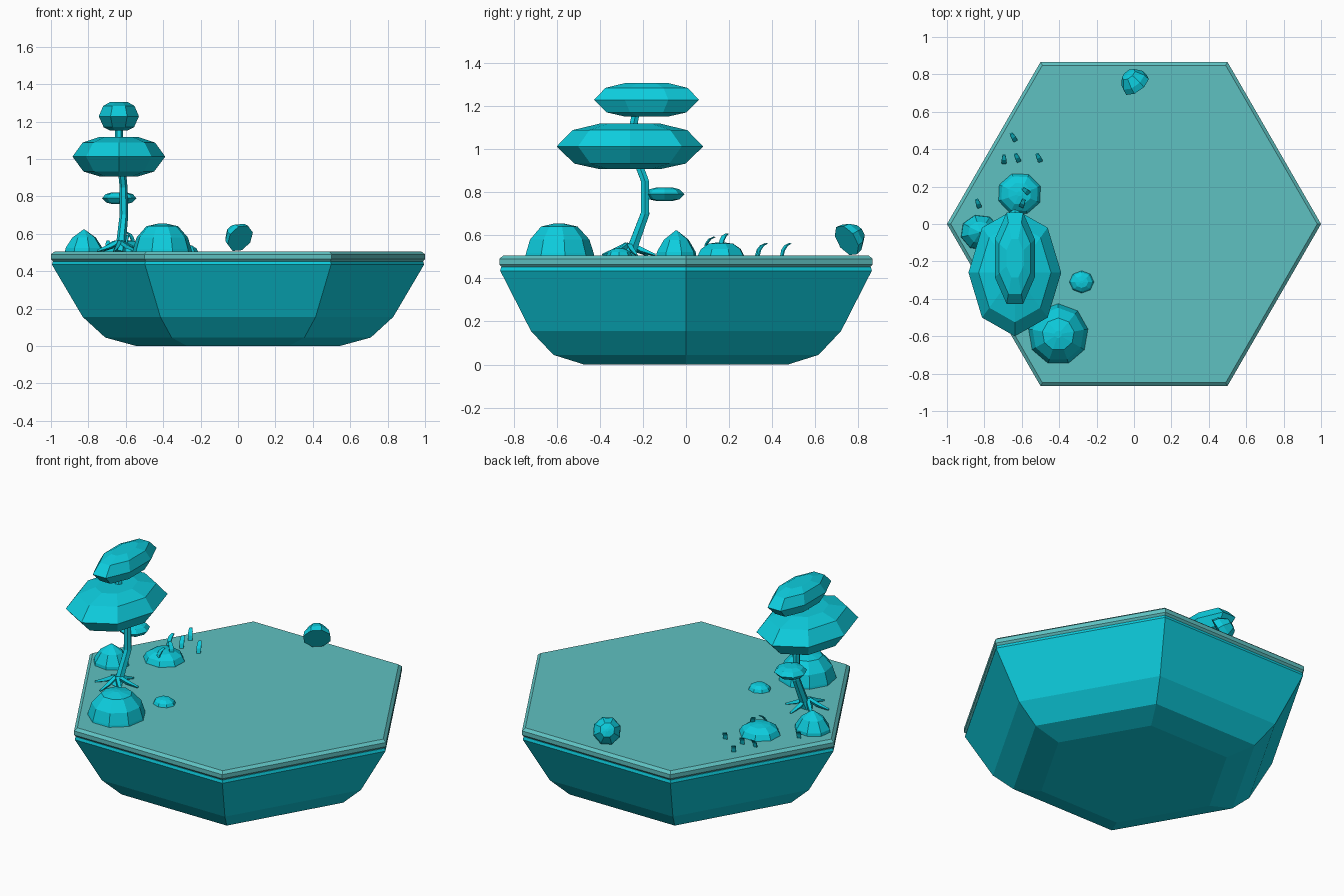
import bpy, bmesh, math
from mathutils import Vector, Matrix

if "Cube" in bpy.data.objects:
    bpy.data.objects.remove(bpy.data.objects["Cube"])


def material(name, rgb):
    m = bpy.data.materials.new(name)
    m.diffuse_color = (*rgb, 1)
    m.use_nodes = True
    m.node_tree.nodes["Principled BSDF"].inputs["Base Color"].default_value = m.diffuse_color
    return m


CYAN = material("bright_cyan", (0.004, 0.61, 0.73))
TEAL = material("soft_teal", (0.114, 0.533, 0.533))


def make(name, bm, mat):
    bmesh.ops.recalc_face_normals(bm, faces=bm.faces)
    me = bpy.data.meshes.new(name)
    bm.to_mesh(me)
    bm.free()
    me.materials.append(mat)
    ob = bpy.data.objects.new(name, me)
    bpy.context.collection.objects.link(ob)
    return ob


def skin(bm, rings):
    """Join rings of points with quads and close both ends."""
    rows = [[bm.verts.new(p) for p in r] for r in rings]
    n = len(rows[0])
    for a, b in zip(rows, rows[1:]):
        for i in range(n):
            j = (i + 1) % n
            bm.faces.new((a[i], a[j], b[j], b[i]))
    bm.faces.new(rows[0])
    bm.faces.new(rows[-1])


def lathe(name, profile, mat, sides=8, loc=(0, 0, 0), size=(1, 1, 1), turn=0, axis=(0, 0, 1)):
    rot = Vector((0, 0, 1)).rotation_difference(Vector(axis)).to_matrix().to_4x4()
    mtx = Matrix.Translation(loc) @ rot @ Matrix.Diagonal((*size, 1))
    angles = [math.radians(turn) + math.tau * i / sides for i in range(sides)]
    bm = bmesh.new()
    skin(bm, [[mtx @ Vector((r * math.cos(a), r * math.sin(a), z)) for a in angles]
              for r, z in profile])
    return make(name, bm, mat)


def tube(name, path, mat, sides=6):
    """Tapered tube through (x, y, z, radius) points."""
    pts = [Vector(p[:3]) for p in path]
    rings = []
    for i, p in enumerate(pts):
        d = (pts[min(i + 1, len(pts) - 1)] - pts[max(i - 1, 0)]).normalized()
        q = Vector((0, 0, 1)).rotation_difference(d)
        rings.append([p + q @ Vector((math.cos(math.tau * k / sides), math.sin(math.tau * k / sides), 0))
                      * path[i][3] for k in range(sides)])
    bm = bmesh.new()
    skin(bm, rings)
    return make(name, bm, mat)


# hexagonal island: bowl below, bevelled slab on top
lathe("island_bowl", [(0.545, 0), (0.71, 0.045), (0.83, 0.155), (0.995, 0.435), (0.99, 0.452), (0.95, 0.46)],
      CYAN, 6)
lathe("ground_slab", [(0.94, 0.442), (0.985, 0.45), (1.0, 0.465), (1.0, 0.49), (0.98, 0.505)], TEAL, 6)

# tree trunk, branch and roots
tube("trunk", [(-0.635, -0.265, 0.5, 0.034), (-0.625, -0.245, 0.55, 0.026), (-0.61, -0.19, 0.7, 0.023),
               (-0.612, -0.19, 0.85, 0.021), (-0.62, -0.22, 0.93, 0.021),
               (-0.635, -0.25, 1.08, 0.022), (-0.637, -0.23, 1.18, 0.02)], CYAN)
tube("branch", [(-0.612, -0.19, 0.77, 0.014), (-0.625, -0.15, 0.785, 0.012), (-0.635, -0.1, 0.79, 0.01)], CYAN, 5)
for i in range(6):
    a = math.tau * i / 6 + 0.3
    c, s = math.cos(a), math.sin(a)
    tube("root", [(-0.633 + c * r, -0.265 + s * r, z, w)
                  for r, z, w in ((0.01, 0.555, 0.014), (0.06, 0.53, 0.014), (0.125, 0.508, 0.006))], CYAN, 4)

# three flattened foliage pads
PAD = [(0.42, -1), (0.76, -0.76), (1, 0), (0.78, 0.72), (0.42, 1)]
lathe("foliage_middle", PAD, CYAN, 8, (-0.637, -0.26, 1.012), (0.248, 0.34, 0.105))
lathe("foliage_top", PAD, CYAN, 8, (-0.637, -0.183, 1.228), (0.116, 0.264, 0.077), 22.5)
lathe("foliage_small", PAD, CYAN, 8, (-0.635, -0.1, 0.79), (0.092, 0.092, 0.031))

# domed bushes and rocks: position, radius, height, profile
ROUND = [(1, -0.03), (0.98, 0.08), (0.86, 0.5), (0.53, 0.9), (0.12, 1)]
POINTED = [(1, -0.03), (0.97, 0.15), (0.62, 0.63), (0.04, 1)]
lathe("bush_large", ROUND, CYAN, 9, (-0.405, -0.59, 0.505), (0.162, 0.165, 0.15), 10)
lathe("bush_pointed", POINTED, CYAN, 8, (-0.823, -0.045, 0.505), (0.106, 0.096, 0.117), 15)
lathe("bush_low", ROUND, CYAN, 8, (-0.612, 0.162, 0.505), (0.12, 0.114, 0.062), 20)
lathe("bush_small", ROUND, CYAN, 8, (-0.28, -0.31, 0.505), (0.066, 0.06, 0.035))
# tipped shell-like rock at the back, flat side facing forward
lathe("tipped_rock", [(1, 0), (0.92, 0.4), (0.52, 0.92), (0.1, 1)], CYAN, 8,
      (0.012, 0.745, 0.575), (0.08, 0.08, 0.085), 10, (-0.45, 0.6, 0.4))

# curved grass blades: x, y, base height, heading
BLADES = [(-0.64, 0.455, 0.505, 30), (-0.695, 0.335, 0.505, 0), (-0.62, 0.345, 0.505, 25),
          (-0.505, 0.345, 0.505, 25), (-0.83, 0.1, 0.505, 20), (-0.6, 0.1, 0.535, -20),
          (-0.57, 0.17, 0.55, 50)]
for x, y, z, deg in BLADES:
    mtx = Matrix.Translation((x, y, z)) @ Matrix.Rotation(math.radians(deg), 4, 'Z')
    bm = bmesh.new()
    skin(bm, [[mtx @ Vector(p) for p in ((-w, b, h), (w, b, h), (w, b + 0.006, h - 0.002), (-w, b + 0.006, h - 0.002))]
              for w, b, h in ((0.011, -0.015, 0), (0.013, -0.008, 0.027), (0.012, 0.008, 0.048), (0.008, 0.03, 0.058))])
    make("grass_blade", bm, CYAN)
